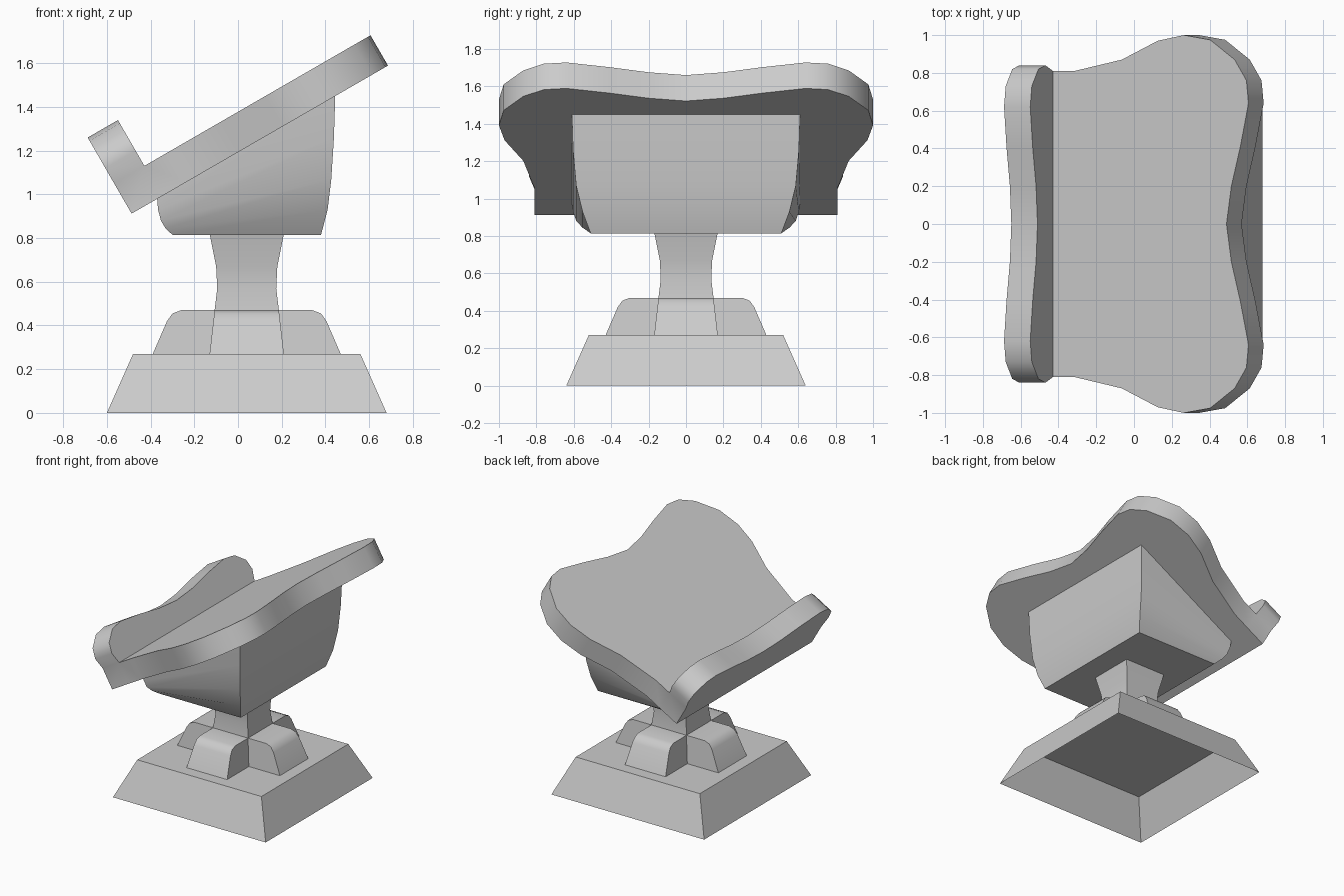
import bpy, bmesh, math
from mathutils import Vector, Matrix

if "Cube" in bpy.data.objects:
    bpy.data.objects.remove(bpy.data.objects["Cube"])

CX = 0.04                      # pedestal axis in x


def finish(name, bm):
    bmesh.ops.remove_doubles(bm, verts=bm.verts, dist=0.0005)
    bmesh.ops.recalc_face_normals(bm, faces=bm.faces)
    me = bpy.data.meshes.new(name)
    bm.to_mesh(me)
    bm.free()
    ob = bpy.data.objects.new(name, me)
    bpy.context.collection.objects.link(ob)
    bpy.ops.object.select_all(action='DESELECT')
    ob.select_set(True)
    bpy.context.view_layer.objects.active = ob
    bpy.ops.object.shade_smooth_by_angle(angle=math.radians(40))
    return ob


def loft(name, rings, cap_bottom=False, cap_top=False):
    """Skin a stack of rings, each a list of points."""
    bm = bmesh.new()
    rows = [[bm.verts.new(p) for p in r] for r in rings]
    for a, b in zip(rows, rows[1:]):
        for i in range(len(a)):
            j = (i + 1) % len(a)
            bm.faces.new((a[i], a[j], b[j], b[i]))
    if cap_bottom:
        bm.faces.new(rows[0][::-1])
    if cap_top:
        bm.faces.new(rows[-1])
    return finish(name, bm)


def square(r, z):
    return [(CX + sx * r, sy * r, z) for sx, sy in ((-1, -1), (1, -1), (1, 1), (-1, 1))]


# stepped base, hollow underneath
loft("base", [square(0.64, 0), square(0.52, 0.27)], cap_top=True)

# waisted column
loft("column", [square(r, z) for r, z in
                ((0.147, 0.47), (0.135, 0.57), (0.14, 0.67), (0.17, 0.82))])

# four rounded buttresses around the column
bm = bmesh.new()
arm = [(0.17, 0.27), (0.43, 0.27), (0.365, 0.42), (0.34, 0.455), (0.30, 0.47), (0.147, 0.47)]
for k in range(4):
    m = Matrix.Translation((CX, 0, 0)) @ Matrix.Rotation(k * math.pi / 2, 4, 'Z')
    sides = []
    for s in (-1, 1):
        sides.append([bm.verts.new(m @ Vector((r, s * (0.17 - 0.115 * (z - 0.27)), z)))
                      for r, z in arm])
    a, b = sides
    bm.faces.new(a)
    bm.faces.new(b[::-1])
    for i in range(1, len(arm) - 1):
        bm.faces.new((a[i], b[i], b[i + 1], a[i + 1]))
finish("buttresses", bm)

# flared support under the desk, top cut to the 30 degree slope
rings = []
for f, xl, xr, y in ((0, -0.30, 0.38, 0.51), (0.18, -0.332, 0.41, 0.553),
                     (0.4, -0.353, 0.427, 0.587), (0.7, -0.366, 0.439, 0.604),
                     (1, -0.37, 0.445, 0.61)):
    zl, zr = 0.815 + f * 0.165, 0.815 + f * 0.635
    rings.append([(xl, -y, zl), (xr, -y, zr), (xr, y, zr), (xl, y, zl)])
loft("support", rings, cap_bottom=True)

# sloped desk with upturned lip: u runs up the slope, n is its normal
U, N, O = Vector((0.866, 0, 0.5)), Vector((-0.5, 0, 0.866)), Vector((-0.487, 0, 0.912))
T = 0.16


def place(u, y, n):
    return O + U * u + N * n + Vector((0, y, 0))


def mirrored(half):
    """Half outline as (y, h) ending on the centre line, mirrored in y."""
    return half + [(-y, h) for y, h in half[-2::-1]]


def slab(bm, outline, put):
    """Prism with the closing wall left open for joining."""
    a, b = [[bm.verts.new(put(y, h, d)) for y, h in outline] for d in (0, T)]
    bm.faces.new(a)
    bm.faces.new(b[::-1])
    for i in range(len(a) - 1):
        bm.faces.new((a[i], a[i + 1], b[i + 1], b[i]))


bm = bmesh.new()
board = mirrored([(0.81, T), (0.81, 0.29), (0.87, 0.58), (0.97, 0.80), (1.0, 0.96),
                  (0.975, 1.12), (0.87, 1.27), (0.76, 1.342), (0.64, 1.355),
                  (0.41, 1.305), (0.20, 1.25), (0, 1.22)])
lip = mirrored([(0.81, T), (0.84, 0.24), (0.82, 0.315), (0.73, 0.385), (0.62, 0.402),
                (0.40, 0.375), (0.20, 0.34), (0, 0.325)])
slab(bm, board, lambda y, h, d: place(h, y, d))
slab(bm, lip, lambda y, h, d: place(d, y, h))
# corner strip joining board and lip
c = {(u, s, n): bm.verts.new(place(u * T, s * 0.81, n * T))
     for u in (0, 1) for s in (-1, 1) for n in (0, 1)}
for keys in (((0, -1, 0), (1, -1, 0), (1, 1, 0), (0, 1, 0)),
             ((0, -1, 0), (0, 1, 0), (0, 1, 1), (0, -1, 1)),
             ((0, -1, 0), (0, -1, 1), (1, -1, 1), (1, -1, 0)),
             ((0, 1, 0), (1, 1, 0), (1, 1, 1), (0, 1, 1))):
    bm.faces.new([c[k] for k in keys])
finish("desk", bm)
